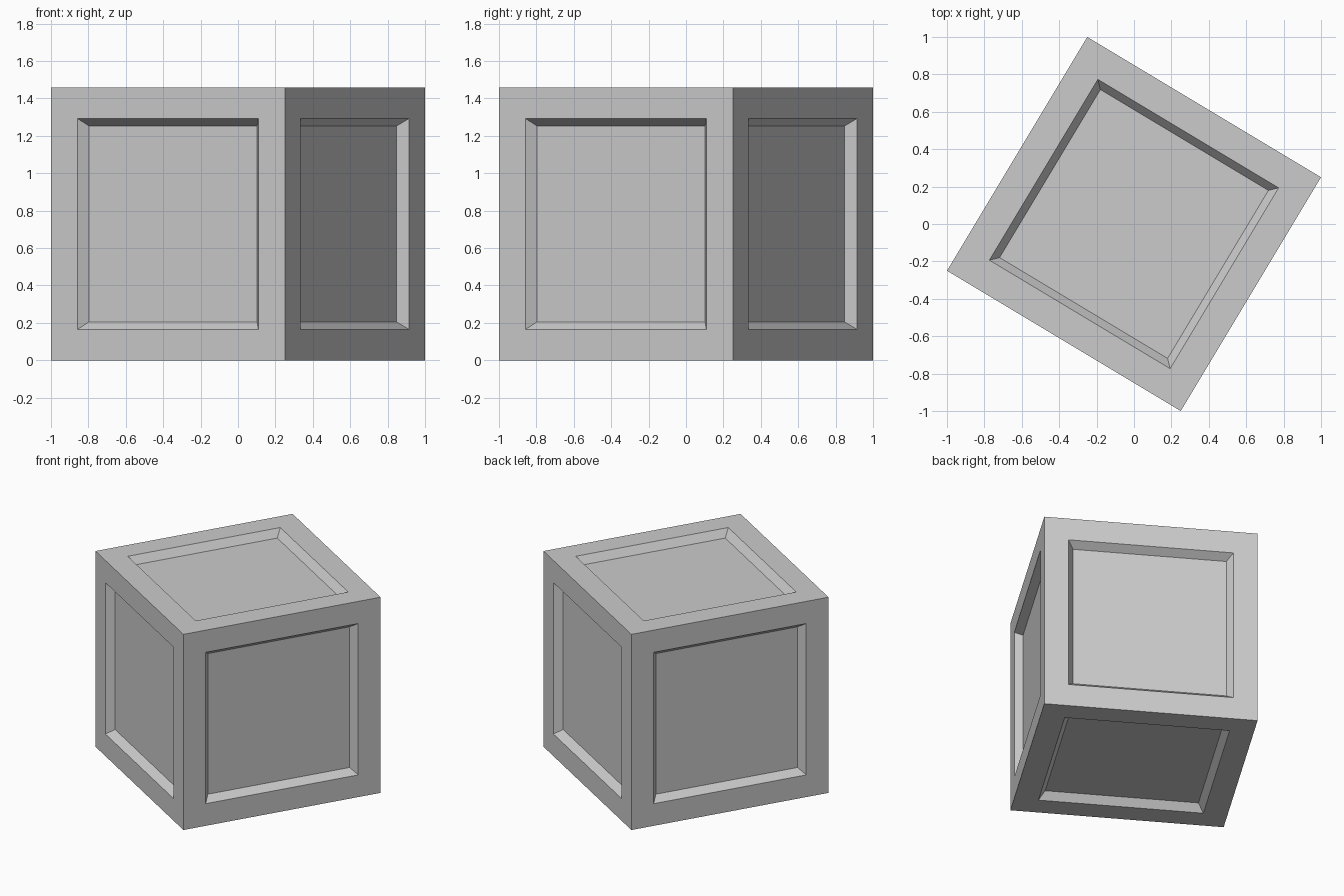
import bpy, bmesh
from math import atan2, hypot
from mathutils import Matrix

if "Cube" in bpy.data.objects:
    bpy.data.objects.remove(bpy.data.objects["Cube"])

SIDE = hypot(1.25, 0.75)      # cube edge length
MARGIN = 0.165                # frame width around each panel
SLOPE, DEPTH = 0.04, 0.054    # sloped wall of each recess

# Crate: a cube turned about z, with a sunken panel on all six faces
bm = bmesh.new()
bmesh.ops.create_cube(bm, size=SIDE)
panels = bm.faces[:]
bmesh.ops.inset_individual(bm, faces=panels, thickness=MARGIN, use_even_offset=True)
bmesh.ops.inset_individual(bm, faces=panels, thickness=SLOPE, use_even_offset=True)
offsets = [(f.verts[:], f.normal.copy()) for f in panels]
for verts, normal in offsets:
    for v in verts:
        v.co -= normal * DEPTH
bm.transform(Matrix.Translation((0, 0, SIDE / 2)) @ Matrix.Rotation(-atan2(0.75, 1.25), 4, 'Z'))
bmesh.ops.recalc_face_normals(bm, faces=bm.faces[:])

mesh = bpy.data.meshes.new("crate")
bm.to_mesh(mesh)
bm.free()
bpy.context.collection.objects.link(bpy.data.objects.new("crate", mesh))
